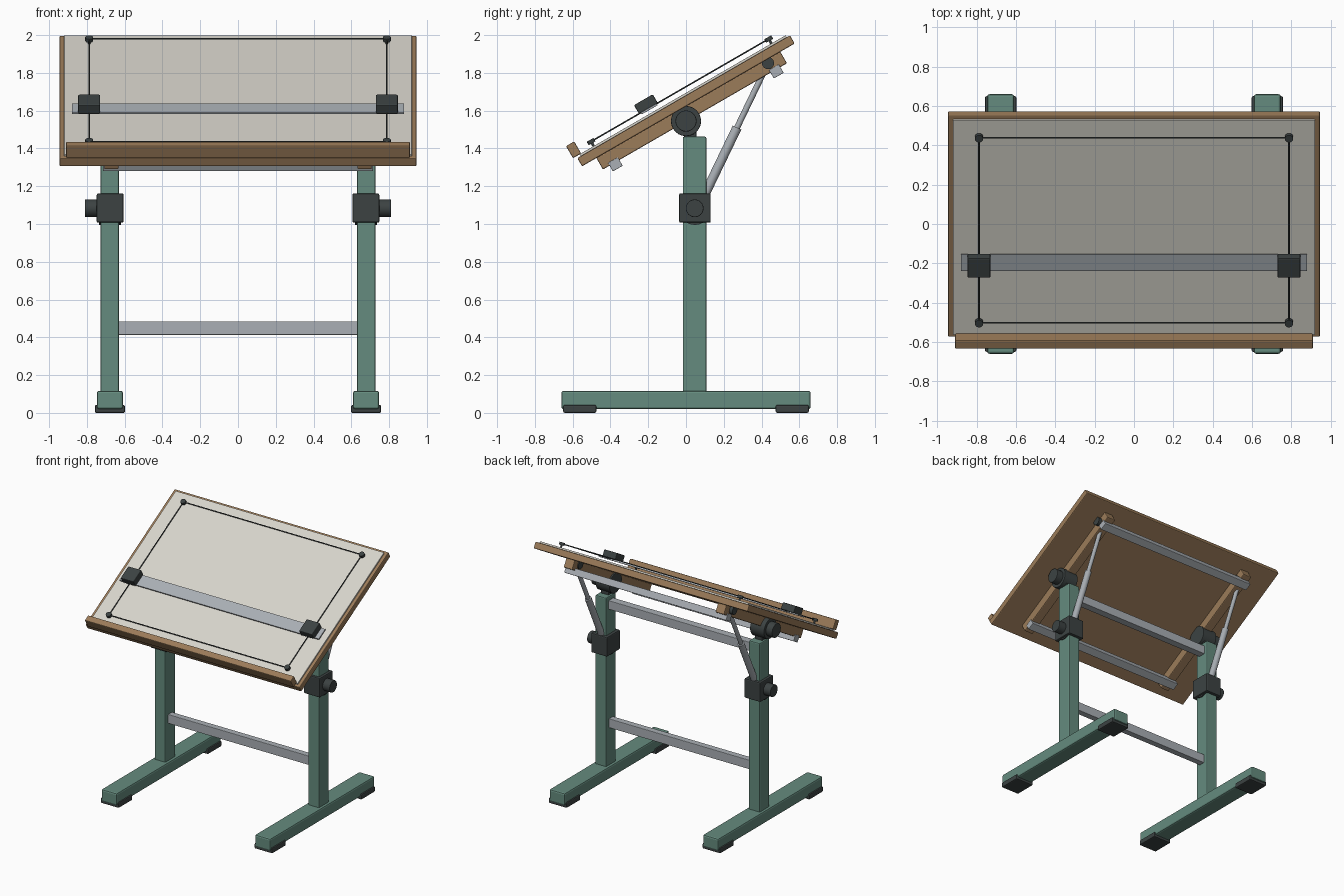
import bpy, bmesh
from math import radians
from mathutils import Matrix, Vector

if "Cube" in bpy.data.objects:
    bpy.data.objects.remove(bpy.data.objects["Cube"])


def material(name, rgb):
    m = bpy.data.materials.new(name)
    m.diffuse_color = (*rgb, 1)
    m.use_nodes = True
    m.node_tree.nodes["Principled BSDF"].inputs["Base Color"].default_value = m.diffuse_color
    return m


GREEN = material("green_paint", (0.13, 0.26, 0.21))
WOOD = material("wood", (0.33, 0.20, 0.10))
SHEET = material("drawing_surface", (0.68, 0.66, 0.60))
DARK = material("dark_plastic", (0.045, 0.055, 0.055))
METAL = material("metal", (0.40, 0.43, 0.46))

WORLD = Matrix.Identity(4)
# Tilted frame of the board: x across, y up the slope, z out of the surface
TILT = Matrix.Translation((0, 0, 1.652)) @ Matrix.Rotation(radians(30), 4, 'X')


def finish(name, bm, mat, frame, bevel):
    me = bpy.data.meshes.new(name)
    bm.to_mesh(me)
    bm.free()
    me.materials.append(mat)
    ob = bpy.data.objects.new(name, me)
    bpy.context.collection.objects.link(ob)
    ob.matrix_world = frame
    if bevel:
        mod = ob.modifiers.new("bevel", 'BEVEL')
        mod.width, mod.segments = bevel, 2
        mod.limit_method = 'ANGLE'
    return ob


def box(name, x, y, z, mat, frame=WORLD, bevel=0.006):
    """Box from (min, max) ranges on each axis."""
    lo, hi = [Vector(c) for c in zip(sorted(x), sorted(y), sorted(z))]
    bm = bmesh.new()
    bmesh.ops.create_cube(bm, size=1, matrix=Matrix.Translation((lo + hi) / 2)
                          @ Matrix.Diagonal((*(hi - lo), 1)))
    return finish(name, bm, mat, frame, bevel)


def rod(name, a, b, r, mat, frame=WORLD, segs=24, bevel=0):
    """Cylinder between two points."""
    a, b = Vector(a), Vector(b)
    d = b - a
    rot = d.to_track_quat('Z', 'Y').to_matrix().to_4x4()
    bm = bmesh.new()
    bmesh.ops.create_cone(bm, cap_ends=True, segments=segs, radius1=r, radius2=r,
                          depth=d.length, matrix=Matrix.Translation((a + b) / 2) @ rot)
    for f in bm.faces:
        f.smooth = len(f.verts) == 4
    for e in bm.edges:
        e.smooth = all(f.smooth for f in e.link_faces)
    return finish(name, bm, mat, frame, bevel)


# Board, drawing surface and pencil ledge
box("board", (-0.945, 0.945), (-0.65, 0.65), (-0.025, 0.025), WOOD, TILT)
box("drawing_surface", (-0.92, 0.92), (-0.63, 0.63), (0.024, 0.037), SHEET, TILT, 0.002)
box("pencil_ledge", (-0.91, 0.91), (-0.67, -0.62), (0.036, 0.11), WOOD, TILT)

# Sliding straightedge and the cables guiding it
box("straightedge", (-0.88, 0.88), (-0.238, -0.142), (0.055, 0.066), METAL, TILT, 0.002)
CX, CV, CN = 0.788, 0.543, 0.065
for v, end in ((-CV, "front"), (CV, "back")):
    rod(end + "_cable", (-CX, v, CN), (CX, v, CN), 0.004, DARK, TILT, 8)

# Cross bars joining the board runners, and bars joining the posts
for v, end in ((-0.492, "front"), (0.492, "back")):
    box(end + "_board_bar", (-0.715, 0.715), (v - 0.03, v + 0.03), (-0.13, -0.078),
        METAL, TILT, 0.003)
box("lower_cross_bar", (-0.64, 0.64), (0.02, 0.07), (0.413, 0.485), METAL, bevel=0.003)
box("upper_cross_bar", (-0.64, 0.64), (0.015, 0.075), (1.36, 1.43), METAL, bevel=0.003)

for s, side in ((-1, "left"), (1, "right")):
    def sx(a, b):
        return (s * a, s * b)

    # Foot and pads
    box(side + "_foot", sx(0.609, 0.747), (-0.66, 0.66), (0.02, 0.117), GREEN, bevel=0.012)
    for e, end in ((-1, "front"), (1, "back")):
        box(f"{side}_{end}_pad", sx(0.598, 0.758), (e * 0.475, e * 0.65), (0, 0.042),
            DARK, bevel=0.008)

    # Post with its height clamp
    box(side + "_post", sx(0.63, 0.727), (-0.017, 0.108), (0.1, 1.462), GREEN, bevel=0.008)
    box(side + "_clamp", sx(0.606, 0.748), (-0.037, 0.131), (1.007, 1.162), DARK, bevel=0.008)
    rod(side + "_clamp_barrel", (s * 0.62, 0.047, 1.078), (s * 0.735, 0.047, 1.078),
        0.083, DARK)
    rod(side + "_clamp_knob", (s * 0.74, 0.046, 1.083), (s * 0.81, 0.046, 1.083),
        0.047, DARK, bevel=0.004)

    # Tilt hub on top of the post
    rod(side + "_tilt_hub", (s * 0.62, 0, 1.545), (s * 0.745, 0, 1.545), 0.08, DARK,
        bevel=0.004)
    rod(side + "_tilt_knob", (s * 0.74, 0, 1.545), (s * 0.80, 0, 1.545), 0.056, DARK,
        bevel=0.004)
    box(side + "_hub_bracket", sx(0.645, 0.712), (-0.01, 0.055), (1.44, 1.545), DARK,
        bevel=0.003)

    # Runner under the board, telescopic strut and its pin
    box(side + "_runner", sx(0.632, 0.708), (-0.5625, 0.5625), (-0.095, -0.024), WOOD, TILT)
    top, low = Vector((s * 0.675, 0.434, 1.85)), Vector((s * 0.675, 0.07, 1.095))
    mid = low.lerp(top, 0.55)
    rod(side + "_strut_tube", low, mid, 0.025, METAL)
    rod(side + "_strut_rod", mid, top, 0.016, METAL, segs=16)
    rod(side + "_strut_pin", (s * 0.625, 0.434, 1.852), (s * 0.735, 0.434, 1.852),
        0.032, DARK)

    # Straightedge carriage, side cable and corner pulleys
    box(side + "_carriage", sx(0.73, 0.846), (-0.25, -0.135), (0.064, 0.118), DARK, TILT)
    rod(side + "_cable", (s * CX, -CV, CN), (s * CX, CV, CN), 0.004, DARK, TILT, 8)
    for v, end in ((-CV, "front"), (CV, "back")):
        rod(f"{side}_{end}_pulley", (s * CX, v, 0.054), (s * CX, v, 0.075), 0.021,
            DARK, TILT)
        rod(f"{side}_{end}_pulley_stem", (s * CX, v, 0.03), (s * CX, v, 0.06), 0.007,
            DARK, TILT, 12)
